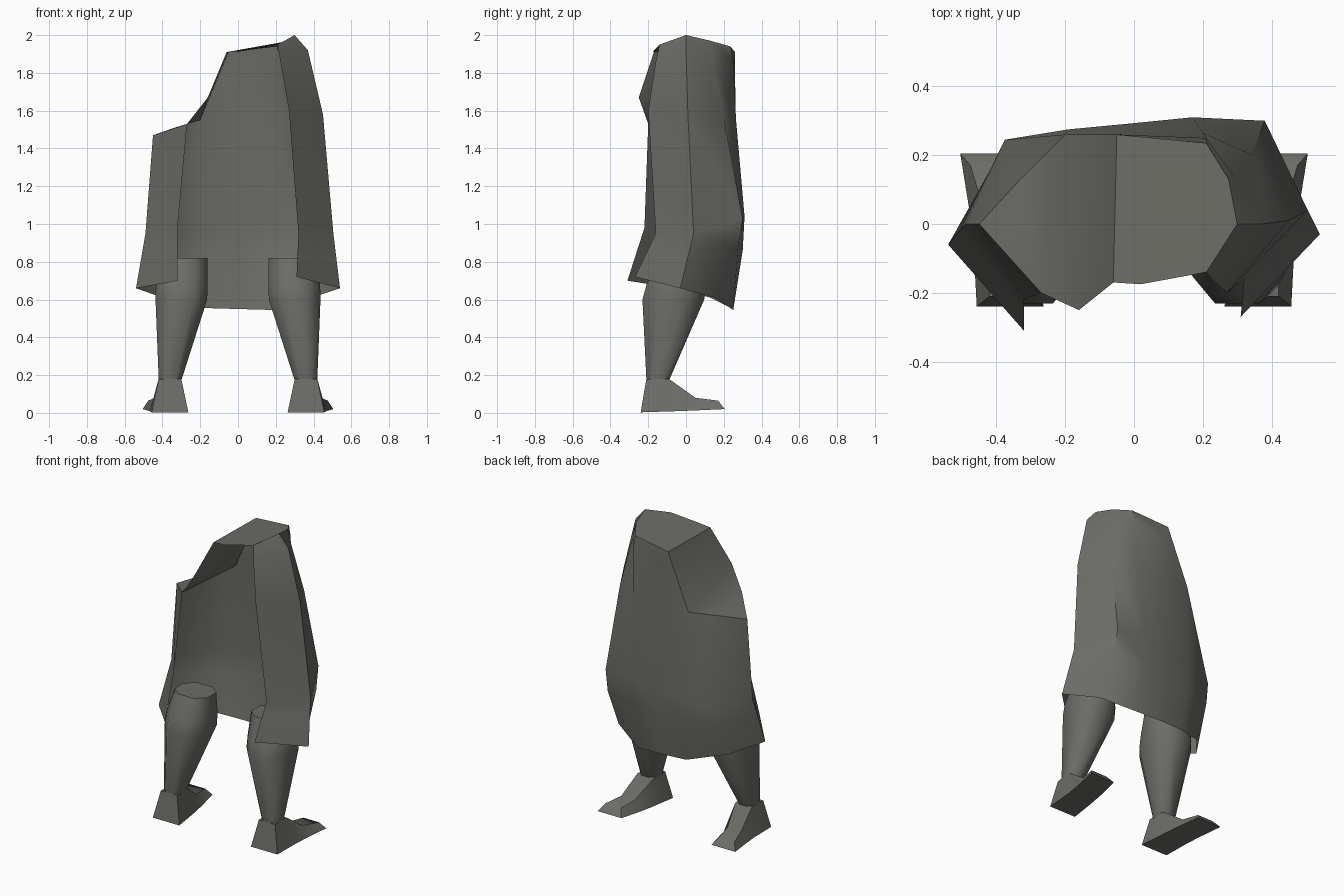
import bpy, math
from mathutils import Vector

if "Cube" in bpy.data.objects:
    bpy.data.objects.remove(bpy.data.objects["Cube"])

grey = bpy.data.materials.new("dark warm grey")
grey.diffuse_color = (0.15, 0.152, 0.135, 1)
grey.use_nodes = True
grey.node_tree.nodes["Principled BSDF"].inputs["Base Color"].default_value = grey.diffuse_color


def make(name, verts, faces, angle=30):
    me = bpy.data.meshes.new(name)
    me.from_pydata(verts, [], faces)
    me.materials.append(grey)
    ob = bpy.data.objects.new(name, me)
    bpy.context.collection.objects.link(ob)
    bpy.ops.object.select_all(action='DESELECT')
    ob.select_set(True)
    bpy.context.view_layer.objects.active = ob
    bpy.ops.object.mode_set(mode='EDIT')
    bpy.ops.mesh.select_all(action='SELECT')
    bpy.ops.mesh.normals_make_consistent(inside=False)
    bpy.ops.object.mode_set(mode='OBJECT')
    bpy.ops.object.shade_smooth_by_angle(angle=math.radians(angle))
    return ob


def loft(rings, closed=True, caps=True):
    n = len(rings[0])
    verts = [v for r in rings for v in r]
    faces = [(i*n+j, i*n+(j+1) % n, (i+1)*n+(j+1) % n, (i+1)*n+j)
             for i in range(len(rings)-1) for j in range(n if closed else n-1)]
    if caps:
        faces += [tuple(range(n))[::-1], tuple(range((len(rings)-1)*n, len(rings)*n))]
    return verts, faces


# Cloak: open-fronted sheet, columns run front left -> round the back -> front right
hem = [(-.32, -.31, .70), (-.54, -.06, .66), (-.40, .13, .61), (-.17, .24, .555), (0, .25, .55),
       (.18, .25, .545), (.39, .15, .61), (.54, -.03, .66), (.31, -.27, .72)]
waist = [(-.32, -.22, .98), (-.49, 0, .95), (-.375, .245, .95), (-.19, .275, .97), (0, .293, 1.0),
         (.17, .31, 1.04), (.38, .30, 1.03), (.505, .04, .95), (.32, -.16, .95)]
chest = [(-.27, -.2, 1.53), (-.45, 0, 1.47), (-.335, .125, 1.51), (-.2, .26, 1.55), (-.03, .262, 1.52),
         (.2, .265, 1.55), (.345, .2, 1.56), (.45, .01, 1.58), (.27, -.2, 1.6)]
# the right side carries on up to the shoulder and crown
shoulder = [(-.05, .26, 1.84), (.21, .25, 1.87), (.29, .14, 1.88), (.37, 0, 1.92), (.225, -.16, 1.86)]
crown = [(-.05, .26, 1.91), (.21, .235, 1.94), (.275, .13, 1.97), (.3, 0, 2.0), (.21, -.14, 1.95)]
collar = [(.02, -.175, 1.915), (-.06, -.17, 1.91), (-.16, -.25, 1.67)]

# hips: between hem and waist, fuller at the back
hips = []
for h, w in zip(hem, waist):
    p = Vector(h).lerp(Vector(w), .68)
    if p.y > .1:
        p = Vector(h).lerp(Vector(w), .84)
        p.z = h[2]+(w[2]-h[2])*.64
    hips.append(tuple(p))

verts, faces = loft([hem, hips, waist, chest], closed=False, caps=False)
t, s, c, k = 27, 36, 41, 46
verts += shoulder + crown + collar
for j in range(4):
    faces.append((t+4+j, t+5+j, s+j+1, s+j))
    faces.append((s+j, s+j+1, c+j+1, c+j))
faces += [(t+3, t+4, s), (t+3, s, c)]
# sloping top, hanging down towards the left
faces += [(c, c+1, c+2, c+3, c+4, k, k+1), (t+3, c, k+1, k+2), (t, t+3, k+2), (t, t+1, t+2, t+3)]
make("cloak", verts, faces, 45)


def squarish(t):
    return math.copysign(abs(t)**0.85, t)


# Legs and feet, mirrored
for side, sx in (("left", -1), ("right", 1)):
    rings = []
    for z, cx, cy, rx, ry in ((.17, .36, -.15, .06, .06), (.60, .30, -.067, .138, .165),
                              (.68, .298, -.055, .138, .155), (.82, .28, -.045, .12, .10)):
        rings.append([(sx*(cx+rx*1.06*squarish(math.cos(a))), cy+ry*1.06*squarish(math.sin(a)), z)
                      for a in (math.pi/8+math.pi/4*i for i in range(8))])
    make(side + "_leg", *loft(rings), 50)

    foot = []
    # sole width, sole y and z, then upper width, upper y and z
    for x0, x1, y, z, u0, u1, uy, uz in ((.263, .457, -.24, .003, .30, .42, -.21, .18),
                                         (.285, .467, -.05, .009, .30, .42, -.09, .18),
                                         (.30, .48, .05, .013, .34, .44, .05, .08),
                                         (.33, .505, .205, .02, .36, .475, .17, .065)):
        foot.append([(sx*x0, y, z), (sx*x1, y, z), (sx*u1, uy, uz), (sx*u0, uy, uz)])
    make(side + "_foot", *loft(foot), 50)
